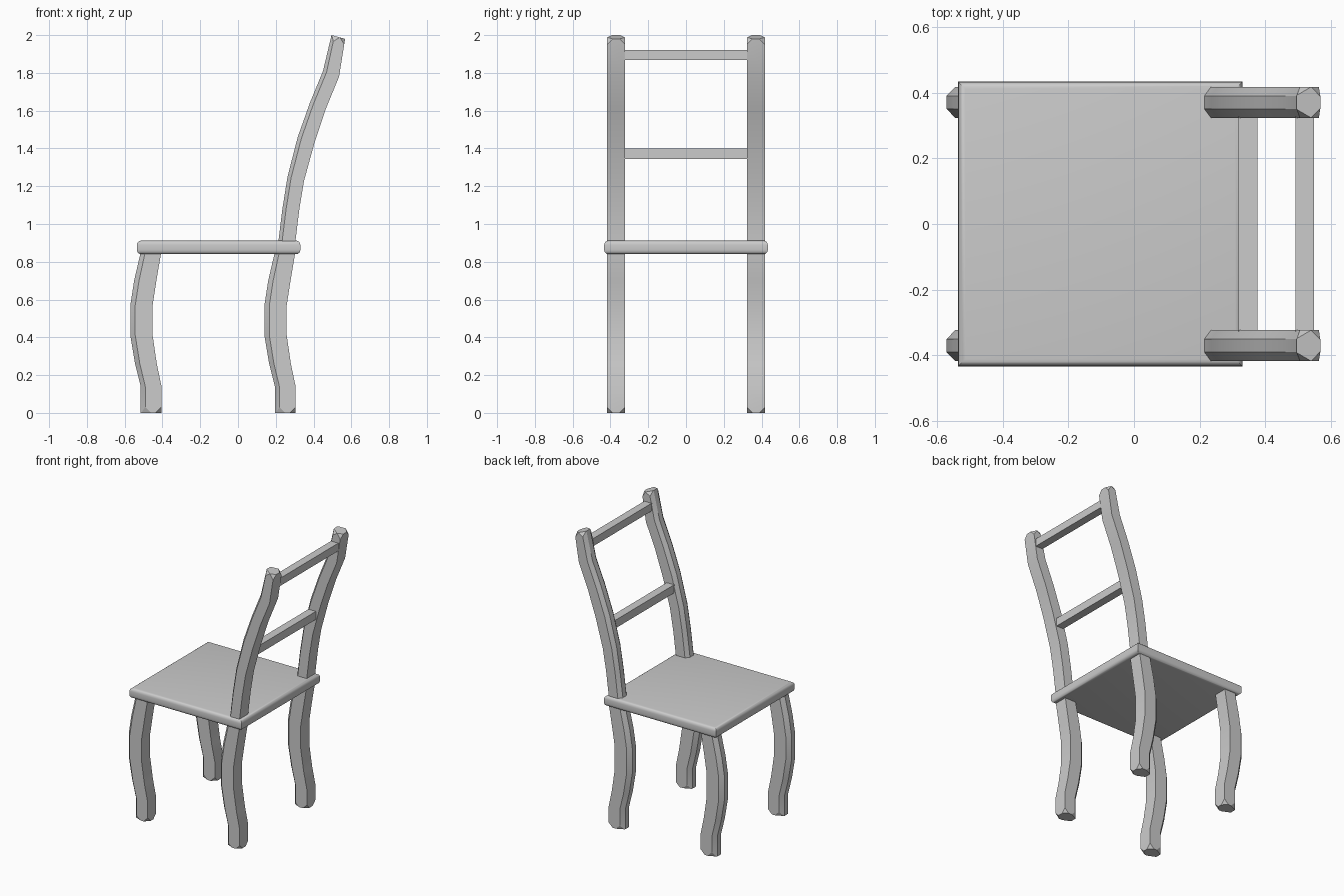
import bpy
import bmesh
from math import radians

cube = bpy.data.objects.get("Cube")
if cube:
    bpy.data.objects.remove(cube)

grey = bpy.data.materials.new("plain grey")
grey.use_nodes = True
tone = (0.6, 0.6, 0.6, 1)
grey.diffuse_color = tone
grey.node_tree.nodes["Principled BSDF"].inputs["Base Color"].default_value = tone


def finish(bm, name):
    bmesh.ops.recalc_face_normals(bm, faces=bm.faces)
    mesh = bpy.data.meshes.new(name)
    bm.to_mesh(mesh)
    bm.free()
    mesh.materials.append(grey)
    obj = bpy.data.objects.new(name, mesh)
    bpy.context.collection.objects.link(obj)
    bpy.ops.object.select_all(action="DESELECT")
    obj.select_set(True)
    bpy.context.view_layer.objects.active = obj
    bpy.ops.object.shade_smooth_by_angle(angle=radians(32))
    return obj


def box(x0, x1, half_y, z0, z1):
    bm = bmesh.new()
    for v in bmesh.ops.create_cube(bm, size=1)["verts"]:
        v.co = (x1 if v.co.x > 0 else x0,
                half_y if v.co.y > 0 else -half_y,
                z1 if v.co.z > 0 else z0)
    return bm


# Cross-section: (depth from front to back, sideways offset)
SECTION = [(0, -0.02), (0.22, -0.047), (1, -0.047),
           (1, 0.047), (0.22, 0.047), (0, 0.02)]


def post(name, y, stations, cut_top):
    """Sweep the section through (front x, back x, front z, back z) stations."""
    bm = bmesh.new()
    rings = [[bm.verts.new((xf + (xb - xf) * d, y + s, zf + (zb - zf) * d))
              for d, s in SECTION] for xf, xb, zf, zb in stations]
    count = len(SECTION)
    for low, high in zip(rings, rings[1:]):
        for i in range(count):
            j = (i + 1) % count
            bm.faces.new((low[i], low[j], high[j], high[i]))
    bm.faces.new(rings[0])
    bm.faces.new(rings[-1])
    # Clip the corners of the exposed ends
    corners = [rings[0][i] for i in (1, 2, 3, 4)]
    if cut_top:
        corners += [rings[-1][i] for i in (1, 2, 3, 4)]
    bmesh.ops.bevel(bm, geom=corners, offset=0.032, segments=1,
                    affect="VERTICES", clamp_overlap=True)
    finish(bm, name)


# Curved lower leg shared by front and back
LEG = [(-0.515, -0.405, 0, 0), (-0.515, -0.405, 0.14, 0.14),
       (-0.545, -0.43, 0.26, 0.26), (-0.57, -0.452, 0.41, 0.41),
       (-0.57, -0.452, 0.57, 0.57), (-0.55, -0.432, 0.7, 0.7),
       (-0.513, -0.405, 0.86, 0.86)]
UPRIGHT = [(0.214, 0.304, 0.91, 0.91), (0.235, 0.325, 1.08, 1.08),
           (0.262, 0.35, 1.25, 1.23), (0.316, 0.405, 1.46, 1.43),
           (0.38, 0.465, 1.64, 1.61), (0.45, 0.535, 1.81, 1.78),
           (0.495, 0.567, 2.0, 1.98)]
BACK = [(f + 0.71, b + 0.71, zf, zb) for f, b, zf, zb in LEG] + UPRIGHT

for side, y in (("left", 0.37), ("right", -0.37)):
    # The seat looks toward -x, so the pairs are split along y
    post("front_leg_" + side, y, LEG, False)
    post("back_leg_" + side, y, BACK, True)

# Seat with a rounded rim
bm = box(-0.535, 0.33, 0.433, 0.84, 0.912)
rim = [e for e in bm.edges if abs(e.verts[0].co.z - e.verts[1].co.z) < 0.01]
bmesh.ops.bevel(bm, geom=rim, offset=0.022, segments=4, profile=0.5,
                affect="EDGES")
finish(bm, "seat")

# Back rails
finish(box(0.318, 0.375, 0.33, 1.343, 1.4), "lower_rail")
finish(box(0.492, 0.548, 0.33, 1.868, 1.922), "upper_rail")
